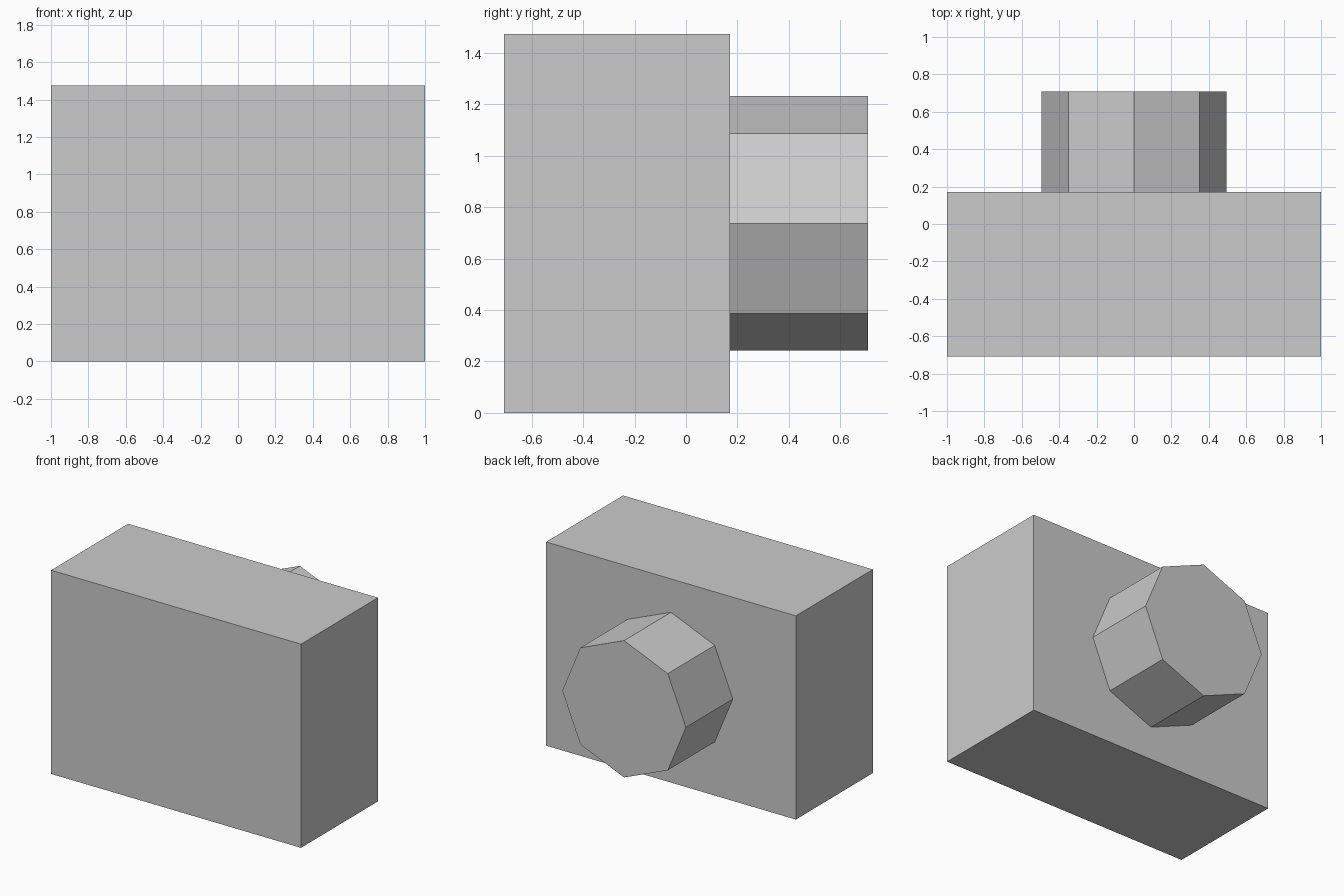
import bpy
from math import pi

cube = bpy.data.objects.get("Cube")
if cube:
    bpy.data.objects.remove(cube, do_unlink=True)

# One plain grey material
grey = bpy.data.materials.new("light grey")
grey.use_nodes = True
colour = (0.6, 0.6, 0.6, 1)
grey.diffuse_color = colour
grey.node_tree.nodes["Principled BSDF"].inputs["Base Color"].default_value = colour

HEIGHT = 1.474
FRONT, STEP, BACK = -0.708, 0.172, 0.708


def finish(name):
    part = bpy.context.object
    part.name = name
    part.data.materials.append(grey)
    return part


# Rectangular body
bpy.ops.mesh.primitive_cube_add(size=1, location=(0, (FRONT + STEP) / 2, HEIGHT / 2))
body = finish("body")
body.scale = (2, STEP - FRONT, HEIGHT)

# Eight-sided barrel on the back, with corners at top, bottom and sides
bpy.ops.mesh.primitive_cylinder_add(
    vertices=8, radius=0.495, depth=BACK - STEP,
    location=(0, (STEP + BACK) / 2, HEIGHT / 2), rotation=(pi / 2, 0, 0))
finish("barrel")
